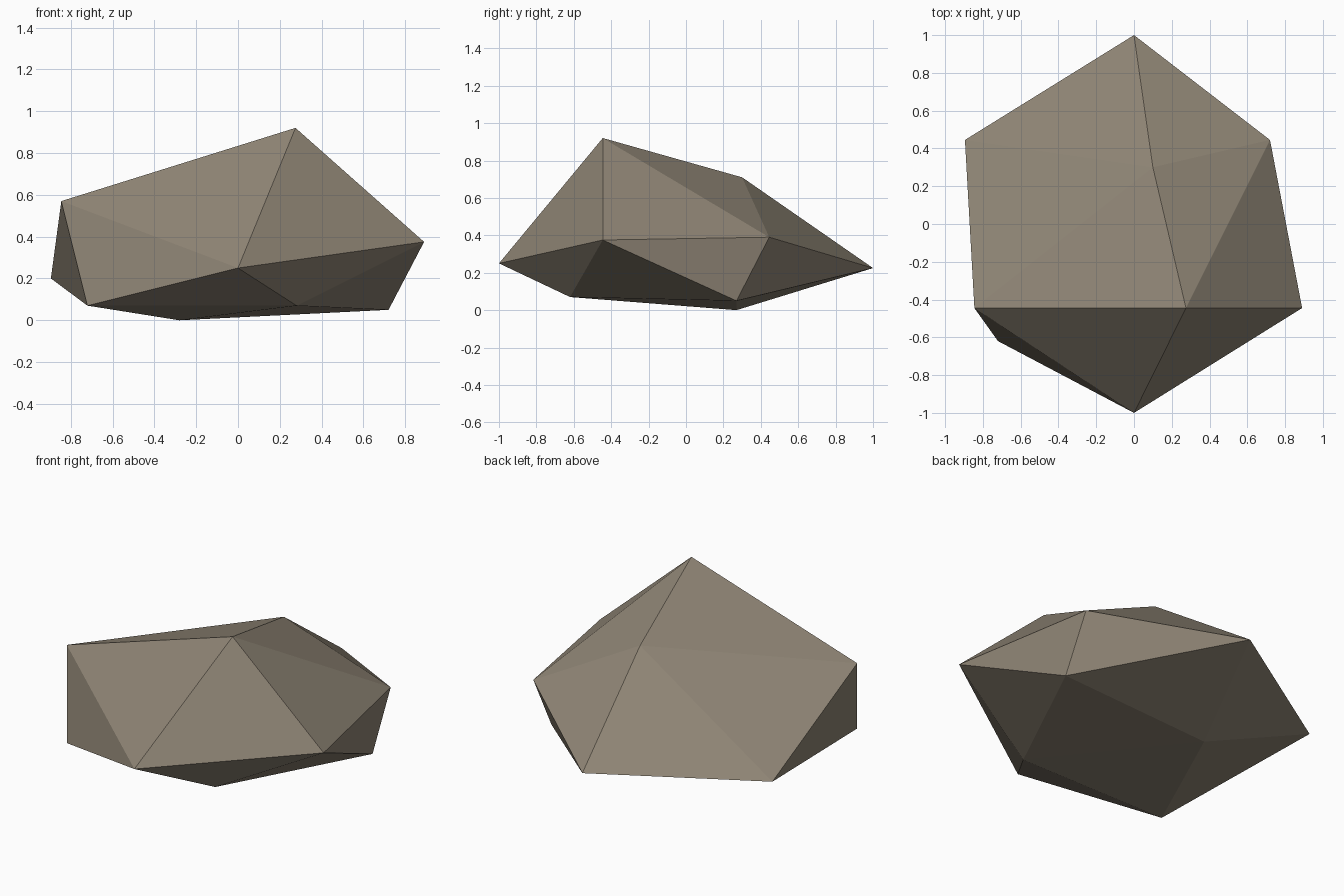
import bpy
import bmesh

cube = bpy.data.objects.get("Cube")
if cube:
    bpy.data.objects.remove(cube, do_unlink=True)

# Stone colour
stone = bpy.data.materials.new("warm grey stone")
stone.use_nodes = True
colour = (0.27, 0.23, 0.175, 1)
stone.diffuse_color = colour
bsdf = stone.node_tree.nodes["Principled BSDF"]
bsdf.inputs["Base Color"].default_value = colour
bsdf.inputs["Roughness"].default_value = 0.9

# Front and back tips, each with a ring of five corners
front_tip = (0, -1, 0.25)
back_tip = (0, 1, 0.225)
front_ring = [(0.89, -0.445, 0.375), (0.275, -0.445, 0.92), (-0.845, -0.445, 0.57),
              (-0.72, -0.62, 0.07), (0.28, -0.62, 0.07)]
back_ring = [(0.72, 0.445, 0.39), (0.1, 0.3, 0.71), (-0.895, 0.445, 0.2),
             (-0.28, 0.27, 0), (0.72, 0.27, 0.05)]

# Rock: two fans of triangles joined by a zigzag band
bm = bmesh.new()
front, back = bm.verts.new(front_tip), bm.verts.new(back_tip)
near = [bm.verts.new(p) for p in front_ring]
far = [bm.verts.new(p) for p in back_ring]
for i in range(5):
    j = (i + 1) % 5
    bm.faces.new((front, near[i], near[j]))
    bm.faces.new((back, far[j], far[i]))
    bm.faces.new((near[i], far[i], near[j]))
    bm.faces.new((far[i], far[j], near[j]))
bmesh.ops.recalc_face_normals(bm, faces=bm.faces)

mesh = bpy.data.meshes.new("rock")
bm.to_mesh(mesh)
bm.free()
mesh.materials.append(stone)
rock = bpy.data.objects.new("rock", mesh)
bpy.context.collection.objects.link(rock)
